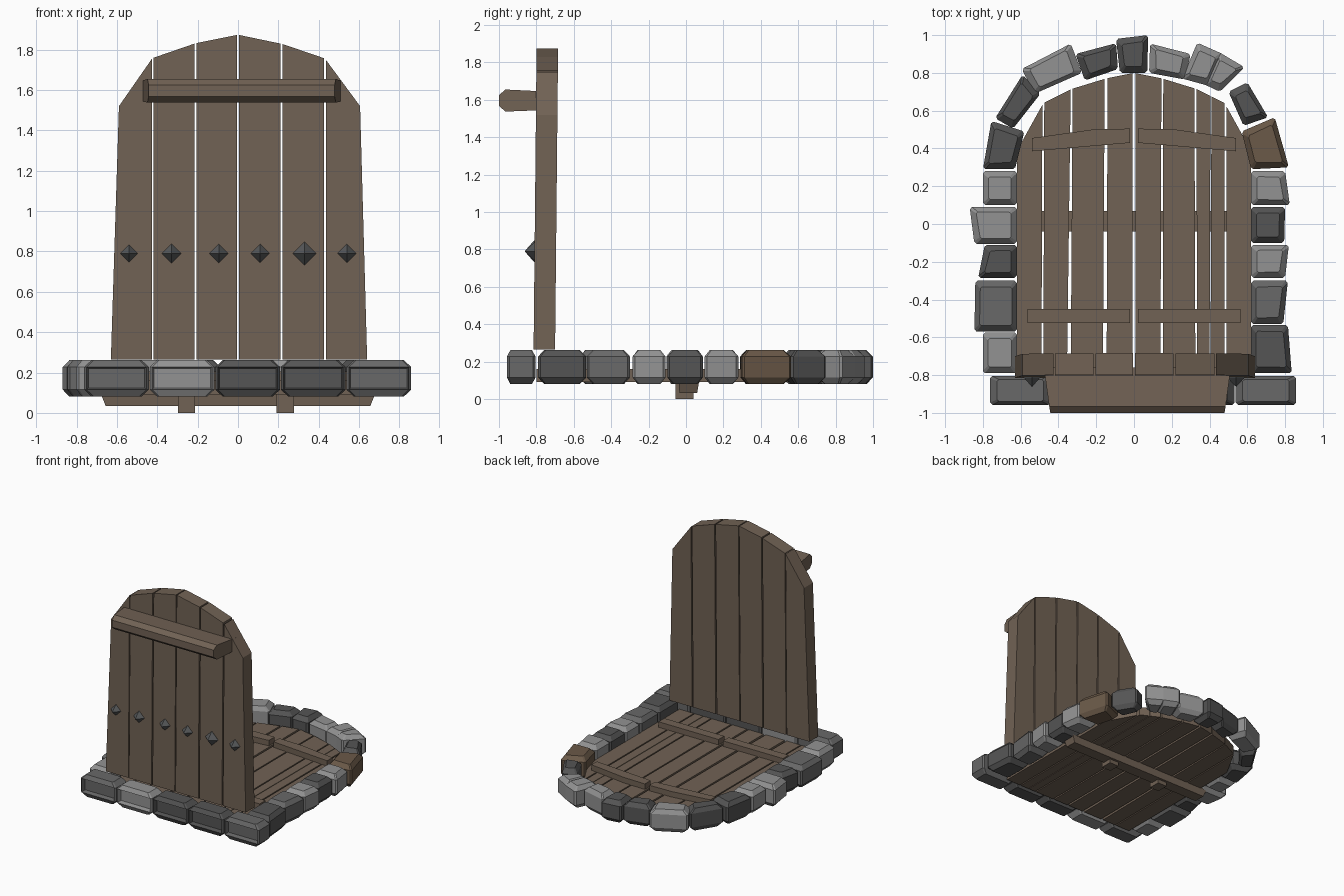
import bpy, bmesh
from mathutils import Vector


def material(name, rgb):
    m = bpy.data.materials.new(name)
    m.diffuse_color = (*rgb, 1)
    return m


WOOD = material("brown wood", (0.165, 0.122, 0.089))
LIGHT = material("light stone", (0.29, 0.29, 0.29))
MID = material("mid stone", (0.14, 0.14, 0.14))
DARK = material("dark stone", (0.09, 0.09, 0.09))
EARTH = material("brown stone", (0.145, 0.10, 0.065))
IRON = material("dark iron", (0.09, 0.095, 0.098))


def loft(name, rings, mat, recess=False):
    """Join equal-length rings of points into a closed solid."""
    bm = bmesh.new()
    vs = [[bm.verts.new(p) for p in r] for r in rings]
    n = len(vs[0])
    bm.faces.new(vs[0])
    bm.faces.new(vs[-1])
    for a, b in zip(vs, vs[1:]):
        for i in range(n):
            j = (i + 1) % n
            bm.faces.new((a[i], a[j], b[j], b[i]))
    bmesh.ops.recalc_face_normals(bm, faces=bm.faces)
    if recess:
        front = [f for f in bm.faces if f.normal.y < -0.95]
        bmesh.ops.inset_region(bm, faces=front, thickness=0.012, depth=0)
        bmesh.ops.translate(bm, vec=(0, 0.035, 0),
                            verts=list({v for f in front for v in f.verts}))
    me = bpy.data.meshes.new(name)
    bm.to_mesh(me)
    bm.free()
    me.materials.append(mat)
    ob = bpy.data.objects.new(name, me)
    bpy.context.collection.objects.link(ob)
    return ob


def slab(name, outline, z0, z1, mat=WOOD):
    return loft(name, [[(x, y, z) for x, y in outline] for z in (z0, z1)], mat)


def stone(name, corners, mat, recess=False):
    """Chunky block: outline with clipped corners and chamfered top and bottom."""
    pts = [Vector(c) for c in corners]
    mid = sum(pts, Vector((0, 0))) / len(pts)
    cut = []
    for i, p in enumerate(pts):
        for q in (pts[i - 1], pts[(i + 1) % len(pts)]):
            cut.append(p + (q - p).normalized() * 0.012)

    def ring(z, inset):
        out = []
        for p in cut:
            d = mid - p
            out.append((*(p + d.normalized() * inset), z))
        return out
    return loft(name, [ring(0.08, 0.04), ring(0.115, 0), ring(0.228, 0), ring(0.262, 0.04)],
                mat, recess)


# Straight side stones: y start, y end, outer x at each end, colour
right = [(-0.79, -0.535, 0.835, 0.815, DARK), (-0.53, -0.30, 0.79, 0.815, MID),
         (-0.285, -0.11, 0.80, 0.82, LIGHT), (-0.10, 0.09, 0.795, 0.80, DARK),
         (0.10, 0.28, 0.825, 0.80, LIGHT)]
left = [(-0.79, -0.575, 0.80, 0.80, LIGHT), (-0.57, -0.30, 0.845, 0.84, MID),
        (-0.285, -0.11, 0.825, 0.79, DARK), (-0.105, 0.09, 0.845, 0.87, LIGHT),
        (0.10, 0.28, 0.80, 0.80, LIGHT)]
for side, rows in ((1, right), (-1, left)):
    for y0, y1, xa, xb, mat in rows:
        stone("side_stone", [(side * 0.62, y0), (side * xa, y0),
                             (side * xb, y1), (side * 0.62, y1)], mat)

# Arch stones, clockwise from the left shoulder
arch = [
    ([(-0.63, 0.29), (-0.80, 0.29), (-0.755, 0.545), (-0.58, 0.49)], DARK),
    ([(-0.64, 0.505), (-0.735, 0.56), (-0.59, 0.79), (-0.495, 0.69)], DARK),
    ([(-0.525, 0.69), (-0.595, 0.82), (-0.335, 0.955), (-0.275, 0.80)], LIGHT),
    ([(-0.26, 0.76), (-0.31, 0.90), (-0.095, 0.957), (-0.085, 0.82)], DARK),
    ([(-0.075, 0.80), (-0.095, 0.98), (0.075, 1.0), (0.07, 0.80)], DARK),
    ([(0.08, 0.80), (0.085, 0.955), (0.30, 0.90), (0.27, 0.765)], LIGHT),
    ([(0.255, 0.77), (0.335, 0.96), (0.47, 0.90), (0.40, 0.73)], LIGHT),
    ([(0.37, 0.74), (0.45, 0.91), (0.585, 0.83), (0.455, 0.70)], LIGHT),
    ([(0.50, 0.70), (0.60, 0.75), (0.71, 0.565), (0.58, 0.52)], DARK),
    ([(0.62, 0.29), (0.82, 0.30), (0.745, 0.565), (0.57, 0.49)], EARTH)]
for pts, mat in arch:
    stone("arch_stone", pts, mat)

# Front row of stones with hollowed faces
for i, mat in enumerate((MID, LIGHT, DARK, DARK, MID)):
    x0 = -0.762 + i * 0.325
    stone("front_stone", [(x0, -0.957), (x0 + 0.32, -0.957),
                          (x0 + 0.32, -0.805), (x0, -0.805)], mat, True)


def arch_y(x):
    """Height of the hatch arch at a given x."""
    pts = [(0, 0.80), (0.15, 0.77), (0.33, 0.715), (0.48, 0.64), (0.63, 0.37)]
    x = abs(x)
    for (a, ya), (b, yb) in zip(pts, pts[1:]):
        if x <= b:
            return ya + (yb - ya) * (x - a) / (b - a)
    return pts[-1][1]


# Closed hatch planks: left and right at the front, left and right at the back
for a, b, c, d in [(-0.62, -0.49, -0.62, -0.485), (-0.48, -0.355, -0.475, -0.335),
                   (-0.335, -0.165, -0.325, -0.155), (-0.145, -0.008, -0.14, -0.008),
                   (0.008, 0.14, 0.008, 0.145), (0.152, 0.325, 0.155, 0.32),
                   (0.335, 0.40, 0.33, 0.405), (0.405, 0.48, 0.41, 0.48),
                   (0.49, 0.62, 0.49, 0.62)]:
    slab("hatch_plank", [(a, -0.80), (b, -0.80), (d, arch_y(d)), (c, arch_y(c))], 0.09, 0.16)

# Battens on the hatch, both sides
for s in (-1, 1):
    slab("rear_batten", [(s * 0.54, 0.385), (s * 0.02, 0.43), (s * 0.02, 0.505),
                         (s * 0.22, 0.50), (s * 0.54, 0.455)], 0.155, 0.205)
    slab("front_batten", [(s * 0.565, -0.525), (s * 0.02, -0.525),
                          (s * 0.02, -0.45), (s * 0.565, -0.45)], 0.155, 0.205)

# Locking beam and brackets under the hatch
loft("under_beam", [[(-w, y0, z), (w, y0, z), (w, y1, z), (-w, y1, z)]
                    for w, y0, y1, z in ((0.655, -0.035, 0.06, 0.033), (0.68, -0.04, 0.07, 0.095))], WOOD)
for x in (-0.255, 0.235):
    slab("beam_bracket", [(x - 0.043, -0.057), (x + 0.043, -0.057),
                          (x + 0.043, 0.04), (x - 0.043, 0.04)], 0, 0.09)

# Standing door planks: bottom and top x, top heights
for a, b, c, d, zc, zd in [(-0.63, -0.425, -0.59, -0.425, 1.52, 1.757),
                           (-0.418, -0.215, -0.418, -0.215, 1.76, 1.83),
                           (-0.205, -0.004, -0.205, -0.004, 1.833, 1.873),
                           (0.004, 0.21, 0.004, 0.21, 1.873, 1.83),
                           (0.22, 0.425, 0.22, 0.425, 1.828, 1.758),
                           (0.435, 0.64, 0.435, 0.605, 1.75, 1.52)]:
    loft("door_plank", [[(x, y + 0.01 * (z - 0.26), z) for x, z in
                         ((a, 0.265), (b, 0.265), (d, zd), (c, zc))]
                        for y in (-0.815, -0.70)], WOOD)

# Heavy bar across the door, tapering outward
section = [(-0.76, 1.545), (-0.965, 1.537), (-1.0, 1.567),
           (-1.0, 1.625), (-0.965, 1.655), (-0.76, 1.645)]
loft("door_bar", [[(s * (0.495 - max(0, -0.80 - y) * 0.17) + 0.018, y, z) for y, z in section]
                  for s in (-1, 1)], WOOD)

# Pyramid studs
for x, r in ((-0.54, 0.044), (-0.33, 0.048), (-0.095, 0.047),
             (0.11, 0.046), (0.33, 0.058), (0.54, 0.047)):
    loft("door_stud", [[(x + dx * k, y, 0.79 + dz * k)
                        for dx, dz in ((1, 0), (0, 1), (-1, 0), (0, -1))]
                       for y, k in ((-0.80, r), (-0.812, r), (-0.862, 0.001))], IRON)
